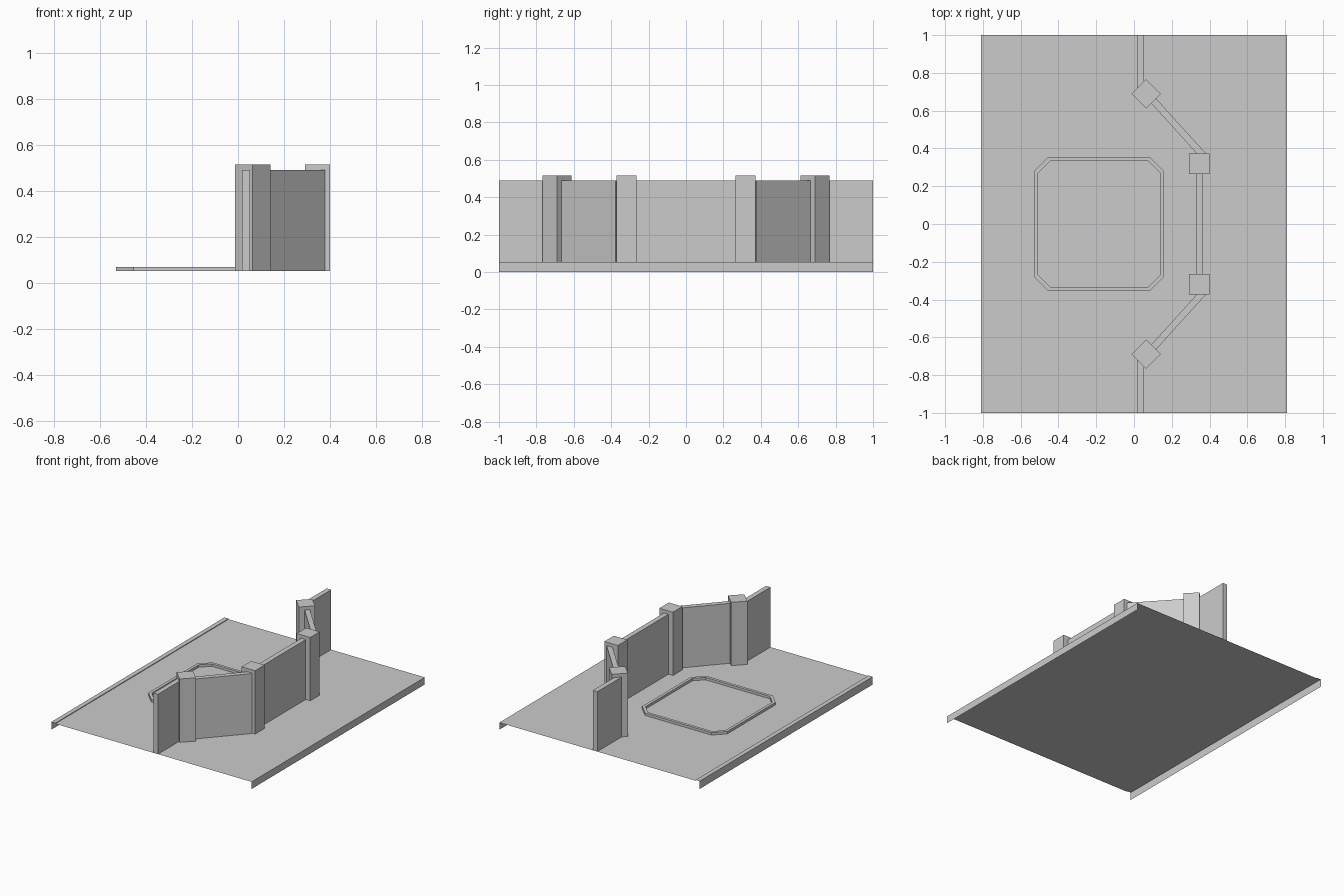
import bpy
import bmesh
from math import atan2, hypot, pi

if "Cube" in bpy.data.objects:
    bpy.data.objects.remove(bpy.data.objects["Cube"])

FLOOR = 0.052
WALL_TOP = 0.49
PILLAR_TOP = 0.515
THICK = 0.036


def finish(name, bm):
    mesh = bpy.data.meshes.new(name)
    bm.to_mesh(mesh)
    bm.free()
    ob = bpy.data.objects.new(name, mesh)
    bpy.context.collection.objects.link(ob)
    return ob


def box(name, x, y, sx, sy, top, angle=0.0):
    """Box standing on the floor, turned about z."""
    bm = bmesh.new()
    bmesh.ops.create_cube(bm, size=1)
    h = top - FLOOR
    bmesh.ops.scale(bm, vec=(sx, sy, h), verts=bm.verts)
    ob = finish(name, bm)
    ob.location = (x, y, FLOOR + h / 2)
    ob.rotation_euler.z = angle
    return ob


def wall(name, a, b):
    """Straight wall between two plan points."""
    dx, dy = b[0] - a[0], b[1] - a[1]
    return box(name, (a[0] + b[0]) / 2, (a[1] + b[1]) / 2,
               hypot(dx, dy), THICK, WALL_TOP, atan2(dy, dx))


# floor sheet: open underneath, folded-down sides and a raised lip on the left
bm = bmesh.new()
profile = [(-0.81, 0), (-0.81, 0.057), (-0.777, 0.057), (-0.777, FLOOR),
           (0.81, FLOOR), (0.81, 0)]
rows = [[bm.verts.new((x, y, z)) for x, z in profile] for y in (-1, 1)]
for i in range(len(profile) - 1):
    bm.faces.new((rows[0][i], rows[0][i + 1], rows[1][i + 1], rows[1][i]))
bmesh.ops.recalc_face_normals(bm, faces=bm.faces)
bm.normal_update()
if max(bm.faces, key=lambda f: f.calc_area()).normal.z < 0:
    bmesh.ops.reverse_faces(bm, faces=bm.faces)
finish("floor", bm)

# wall run with pillars at its corners, mirrored front to back
wall("centre_wall", (0.345, -0.30), (0.345, 0.30))
for s, side in ((-1, "front"), (1, "back")):
    wall(side + "_end_wall", (0.035, s * 0.70), (0.035, s * 1.0))
    wall(side + "_diagonal_wall", (0.08, s * 0.678), (0.365, s * 0.364))
    box(side + "_square_pillar", 0.345, s * 0.318, 0.109, 0.109, PILLAR_TOP)
    box(side + "_turned_pillar", 0.064, s * 0.689, 0.109, 0.109, PILLAR_TOP, pi / 4)

# low octagonal rim on the floor
cx, hx, hy = -0.185, 0.344, 0.354


def octagon(inset, cut, z):
    a, b = hx - inset, hy - inset
    pts = [(a, b - cut), (a - cut, b), (cut - a, b), (-a, b - cut),
           (-a, cut - b), (cut - a, -b), (a - cut, -b), (a, cut - b)]
    return [bm.verts.new((cx + x, y, z)) for x, y in pts]


bm = bmesh.new()
loops = [octagon(0, 0.075, FLOOR), octagon(0, 0.075, 0.07),
         octagon(0.021, 0.063, 0.07), octagon(0.021, 0.063, FLOOR)]
for k in range(4):
    p, q = loops[k], loops[(k + 1) % 4]
    for i in range(8):
        j = (i + 1) % 8
        bm.faces.new((p[i], p[j], q[j], q[i]))
bmesh.ops.recalc_face_normals(bm, faces=bm.faces)
finish("floor_rim", bm)
